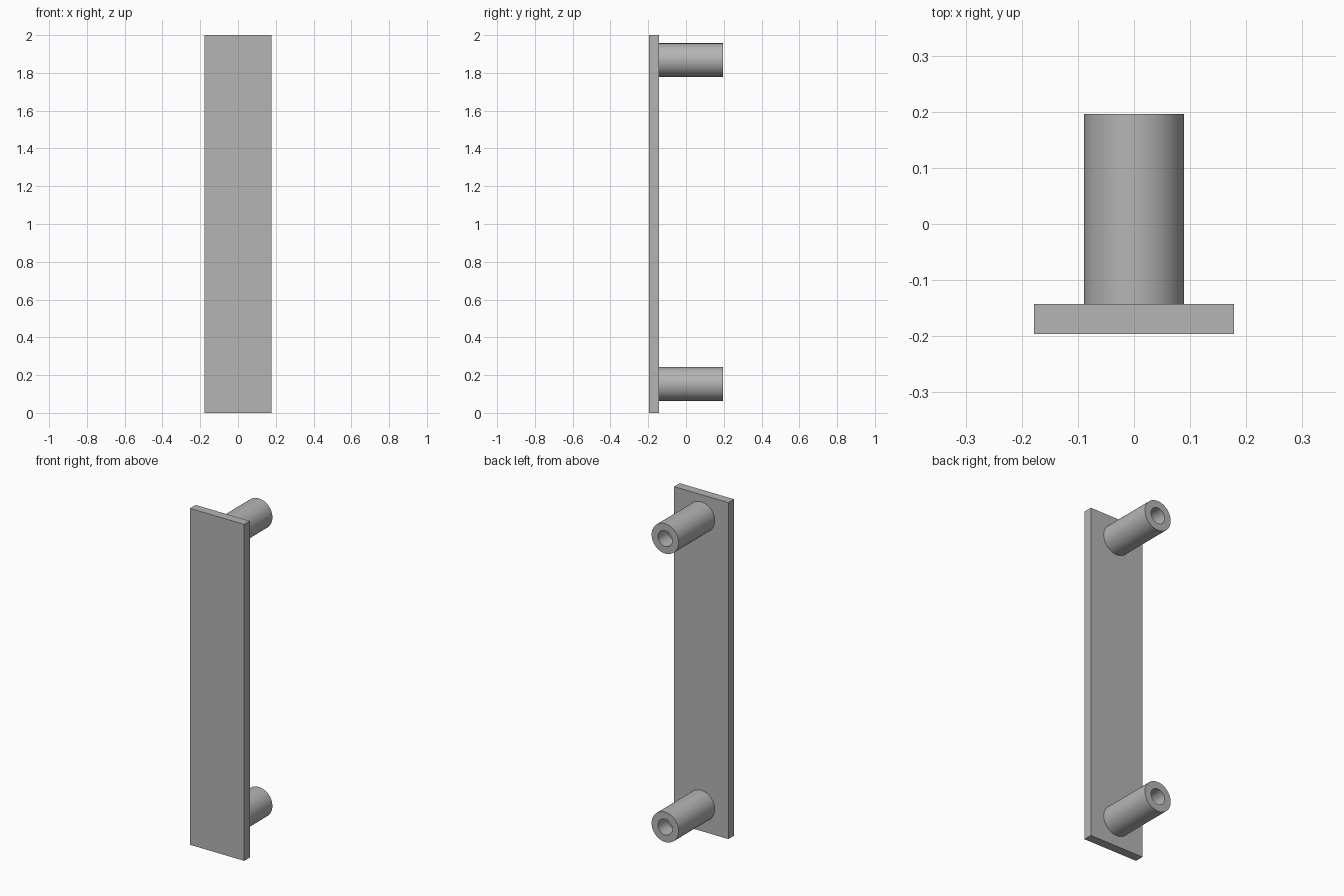
import bpy, bmesh, math
from mathutils import Matrix

cube = bpy.data.objects.get("Cube")
if cube:
    bpy.data.objects.remove(cube, do_unlink=True)

# Single grey finish
grey = bpy.data.materials.new("satin_grey")
grey.use_nodes = True
colour = (0.46, 0.46, 0.46, 1)
grey.diffuse_color = colour
grey.node_tree.nodes["Principled BSDF"].inputs["Base Color"].default_value = colour

PLATE_FRONT, PLATE_BACK, POST_END = -0.196, -0.143, 0.196
POST_RADIUS, HOLE_RADIUS, HOLE_DEPTH = 0.089, 0.047, 0.09
SIDES = 64


def add_object(name, bm):
    mesh = bpy.data.meshes.new(name)
    bm.to_mesh(mesh)
    bm.free()
    mesh.materials.append(grey)
    obj = bpy.data.objects.new(name, mesh)
    bpy.context.collection.objects.link(obj)
    return obj


# Flat rectangular grip plate
bm = bmesh.new()
bmesh.ops.create_cube(bm, size=1)
bmesh.ops.scale(bm, verts=bm.verts, vec=(0.356, PLATE_BACK - PLATE_FRONT, 2))
bmesh.ops.translate(bm, verts=bm.verts, vec=(0, (PLATE_FRONT + PLATE_BACK) / 2, 1))
add_object("grip_plate", bm)


def add_post(name, z):
    """Round standoff with a blind screw hole, lathed around the y axis."""
    profile = [(0, PLATE_BACK), (POST_RADIUS, PLATE_BACK), (POST_RADIUS, POST_END),
               (HOLE_RADIUS, POST_END), (HOLE_RADIUS, POST_END - HOLE_DEPTH),
               (0, POST_END - HOLE_DEPTH)]
    bm = bmesh.new()
    verts = [bm.verts.new((r, y, 0)) for r, y in profile]
    edges = [bm.edges.new(pair) for pair in zip(verts, verts[1:])]
    bmesh.ops.spin(bm, geom=verts + edges, cent=(0, 0, 0), axis=(0, 1, 0),
                   angle=math.tau, steps=SIDES)
    bmesh.ops.remove_doubles(bm, verts=bm.verts, dist=0.0001)
    bmesh.ops.recalc_face_normals(bm, faces=bm.faces)
    bmesh.ops.transform(bm, matrix=Matrix.Translation((0, 0, z)), verts=bm.verts)
    post = add_object(name, bm)
    bpy.ops.object.select_all(action="DESELECT")
    post.select_set(True)
    bpy.context.view_layer.objects.active = post
    bpy.ops.object.shade_smooth_by_angle(angle=math.radians(30))


# Mounting posts
add_post("upper_post", 1.868)
add_post("lower_post", 0.153)
